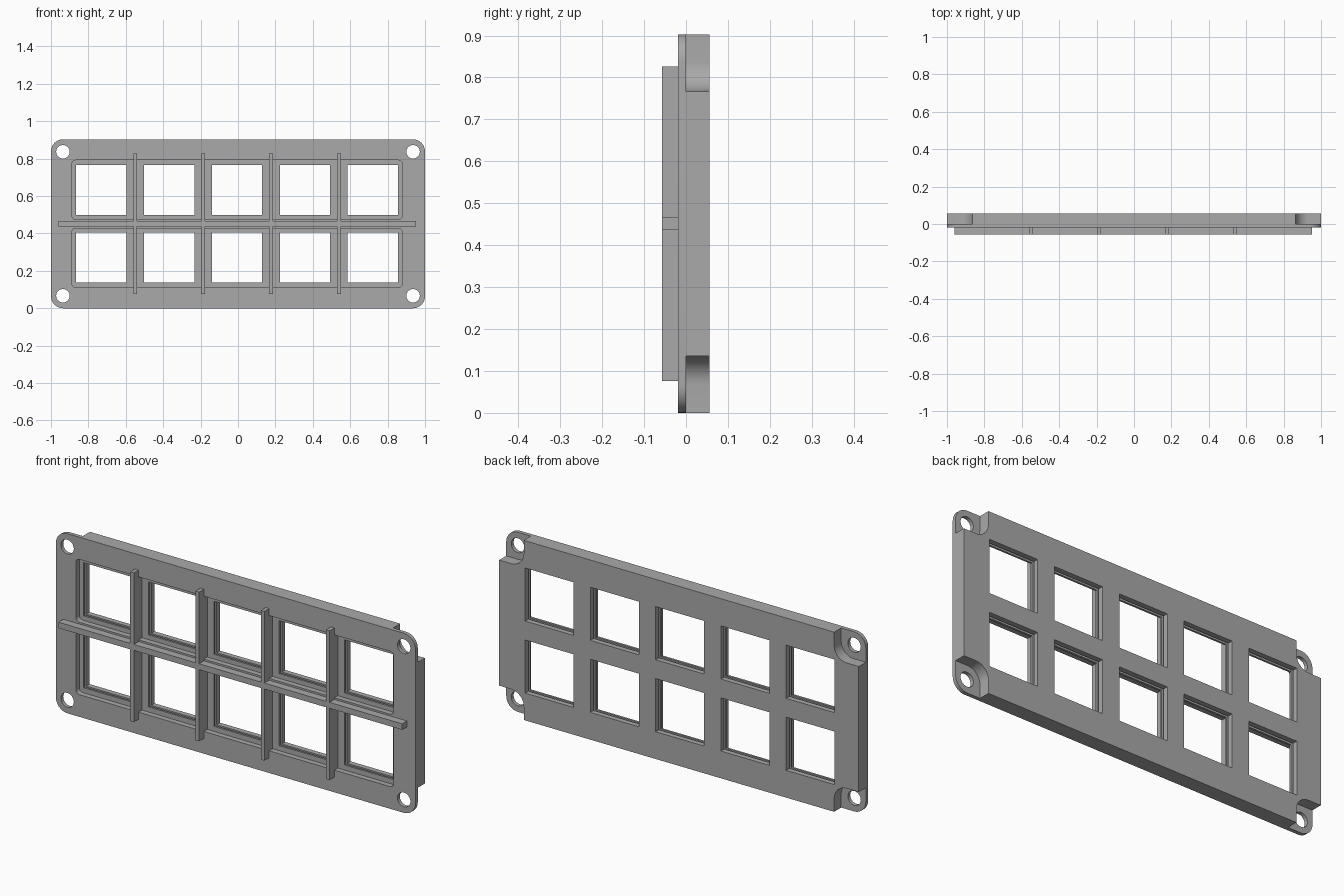
import bpy, bmesh
from math import sin, cos, pi

cube = bpy.data.objects.get("Cube")
if cube:
    bpy.data.objects.remove(cube, do_unlink=True)

grey = bpy.data.materials.new("plain grey")
grey.use_nodes = True
grey.diffuse_color = (0.4, 0.4, 0.4, 1)
grey.node_tree.nodes["Principled BSDF"].inputs["Base Color"].default_value = (0.4, 0.4, 0.4, 1)

FRONT, BACK = -0.019, 0.056     # frame faces
FLOOR = 0.008                   # bottom of the front recesses
TOP = 0.903
MID = TOP / 2


def prism(name, cx, cz, w, h, y0, y1, radius=0, steps=10):
    """Block along y with an optionally rounded outline in x and z."""
    points = []
    for quarter, (sx, sz) in enumerate(((1, 1), (-1, 1), (-1, -1), (1, -1))):
        px = cx + sx * (w / 2 - radius)
        pz = cz + sz * (h / 2 - radius)
        for i in range(steps + 1 if radius else 1):
            a = (quarter + i / steps) * pi / 2
            points.append((px + radius * cos(a), y0, pz + radius * sin(a)))
    if radius and radius * 2 >= w:      # full circle: drop doubled joints
        points = [p for i, p in enumerate(points) if i % (steps + 1) != steps]
    bm = bmesh.new()
    face = bm.faces.new([bm.verts.new(p) for p in points])
    out = bmesh.ops.extrude_face_region(bm, geom=[face])
    moved = [v for v in out["geom"] if isinstance(v, bmesh.types.BMVert)]
    bmesh.ops.translate(bm, verts=moved, vec=(0, y1 - y0, 0))
    bmesh.ops.recalc_face_normals(bm, faces=bm.faces)
    mesh = bpy.data.meshes.new(name)
    bm.to_mesh(mesh)
    bm.free()
    mesh.materials.append(grey)
    obj = bpy.data.objects.new(name, mesh)
    bpy.context.collection.objects.link(obj)
    return obj


def combine(target, tools, operation):
    """Apply boolean tools to the target, then discard them."""
    for tool in tools:
        mod = target.modifiers.new("boolean", 'BOOLEAN')
        mod.operation = operation
        mod.solver = 'EXACT'
        mod.object = tool
    graph = bpy.context.evaluated_depsgraph_get()
    mesh = bpy.data.meshes.new_from_object(target.evaluated_get(graph))
    target.modifiers.clear()
    target.data = mesh
    for tool in tools:
        bpy.data.objects.remove(tool, do_unlink=True)


# Frame with rounded outer corners
frame = prism("frame", 0, MID, 2, TOP, FRONT, BACK, 0.065)
cutters = []

# Corner ears: thin flange with a screw hole
for sx in (-1, 1):
    for sz in (-1, 1):
        cutters.append(prism("ear_cutter", sx, MID + sz * MID, 0.274, 0.272, 0, 0.1, 0.07))
        cutters.append(prism("hole_cutter", sx * 0.936, MID + sz * 0.385,
                             0.072, 0.072, -0.1, 0.1, 0.036))

# Two long recesses in the front
for sz in (-1, 1):
    cutters.append(prism("recess_cutter", -0.005, MID + sz * 0.182,
                         1.766, 0.316, -0.1, FLOOR, 0.02, 5))

# Windows, each with a shallow clip groove inside
for sz in (-1, 1):
    for i in range(5):
        x, z = -0.005 + (i - 2) * 0.363, MID + sz * 0.181
        cutters.append(prism("window_cutter", x, z, 0.269, 0.267, -0.1, 0.1))
        cutters.append(prism("groove_cutter", x, z, 0.289, 0.287, 0.018, 0.03))
combine(frame, cutters, 'DIFFERENCE')

# Crossing ribs that stand out from the front
ribs = prism("rib_grid", -0.003, MID, 1.912, 0.03, -0.057, FRONT + 0.008)
uprights = [prism("upright_rib", -0.005 + (i - 1.5) * 0.363, MID, 0.02, 0.75,
                  -0.057, FLOOR + 0.004) for i in range(4)]
combine(ribs, uprights, 'UNION')

# Smooth round corners, crisp edges
bpy.ops.object.select_all(action='DESELECT')
for obj in (frame, ribs):
    obj.select_set(True)
bpy.context.view_layer.objects.active = frame
bpy.ops.object.shade_smooth_by_angle()
